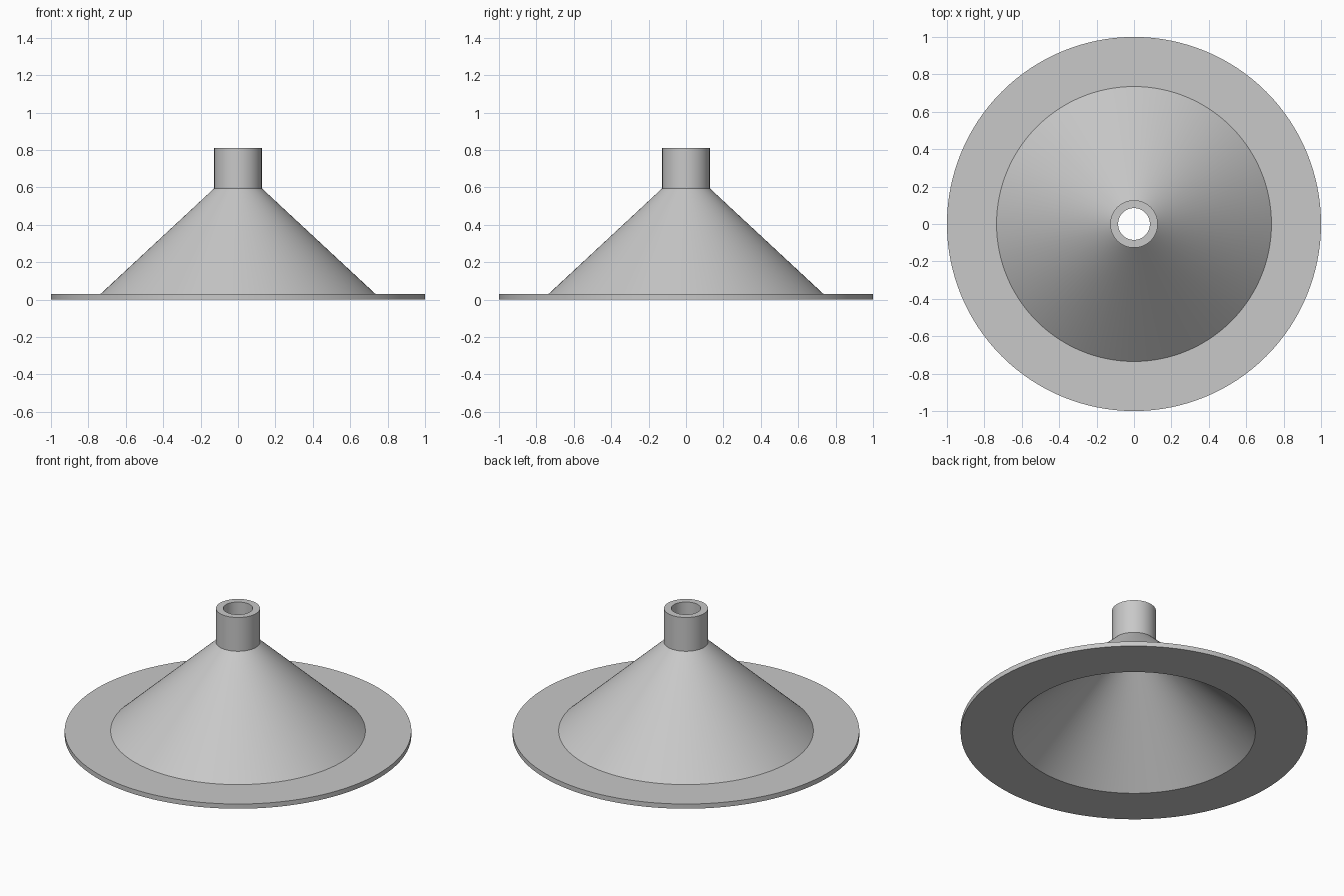
import bpy
import bmesh
from math import tau, radians
from mathutils import Vector

cube = bpy.data.objects.get("Cube")
if cube:
    bpy.data.objects.remove(cube, do_unlink=True)

SEGMENTS = 128

# Plain grey material
grey = bpy.data.materials.new("plain_grey")
grey.use_nodes = True
colour = (0.58, 0.58, 0.58, 1)
grey.diffuse_color = colour
grey.node_tree.nodes["Principled BSDF"].inputs["Base Color"].default_value = colour


def revolve(name, profile, material):
    """Turn a closed (radius, height) profile around the z axis."""
    bm = bmesh.new()
    verts = [bm.verts.new((r, 0, z)) for r, z in profile]
    edges = [bm.edges.new((a, b)) for a, b in zip(verts, verts[1:] + verts[:1])]
    bmesh.ops.spin(bm, geom=verts + edges, cent=Vector(), axis=(0, 0, 1),
                   angle=tau, steps=SEGMENTS, use_merge=True)
    bmesh.ops.remove_doubles(bm, verts=bm.verts, dist=1e-5)
    bmesh.ops.recalc_face_normals(bm, faces=bm.faces)
    mesh = bpy.data.meshes.new(name)
    bm.to_mesh(mesh)
    bm.free()
    mesh.materials.append(material)
    obj = bpy.data.objects.new(name, mesh)
    bpy.context.collection.objects.link(obj)
    bpy.ops.object.select_all(action="DESELECT")
    obj.select_set(True)
    bpy.context.view_layer.objects.active = obj
    bpy.ops.object.shade_smooth_by_angle(angle=radians(30))
    return obj


# Hollow funnel: flat flange, conical wall and open neck in one shell
revolve("flanged_funnel", [
    (0.70, 0.0), (1.0, 0.0), (1.0, 0.03),        # flange
    (0.735, 0.03), (0.127, 0.595),               # outer cone
    (0.127, 0.81), (0.085, 0.81),                # neck rim
    (0.085, 0.575),                              # bore down to inner cone
], grey)
